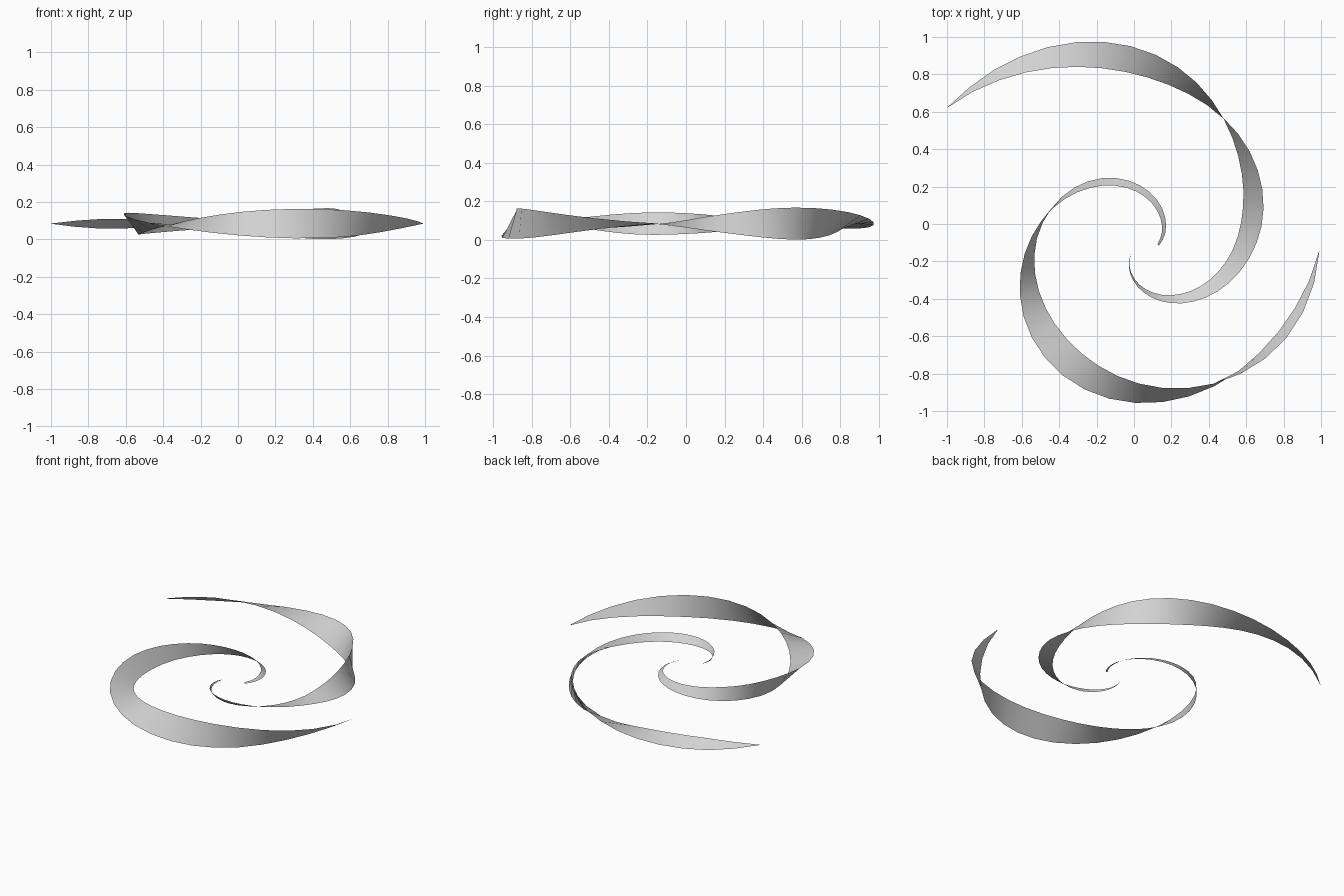
import bpy
from math import sin, cos, radians
from mathutils import Vector

if "Cube" in bpy.data.objects:
    bpy.data.objects.remove(bpy.data.objects["Cube"], do_unlink=True)

CENTRE = Vector((0, -0.13, 0.084))
SEGMENTS = 36

grey = bpy.data.materials.new("pale_grey")
grey.use_nodes = True
grey.diffuse_color = (0.65, 0.65, 0.65, 1)
grey.node_tree.nodes["Principled BSDF"].inputs["Base Color"].default_value = grey.diffuse_color


def sample(keys, t):
    """Smooth interpolation of (t, width, tilt) keys, with slopes from neighbours."""
    i = max(k for k in range(len(keys) - 1) if keys[k][0] <= t)
    a, b = Vector(keys[i]), Vector(keys[i + 1])
    before, after = Vector(keys[max(i - 1, 0)]), Vector(keys[min(i + 2, len(keys) - 1)])
    span = b[0] - a[0]
    slope_a = (b - before) / (b[0] - before[0]) * span
    slope_b = (after - a) / (after[0] - a[0]) * span
    s = (t - a[0]) / span
    value = (a * (2*s**3 - 3*s**2 + 1) + slope_a * (s**3 - 2*s**2 + s)
             + b * (3*s**2 - 2*s**3) + slope_b * (s**3 - s**2))
    return max(value[1], 0.002), radians(value[2])


def spiral_ribbon(name, angles, radii, keys):
    """Flat band swept along an even spiral, twisting about its path."""
    start, end = map(radians, angles)
    growth = (radii[1] - radii[0]) / (end - start)
    verts = []
    for i in range(SEGMENTS + 1):
        t = i / SEGMENTS
        angle = start + (end - start) * t
        radius = radii[0] + (radii[1] - radii[0]) * t
        radial = Vector((cos(angle), sin(angle), 0))
        around = Vector((-sin(angle), cos(angle), 0))
        outward = (radial * radius - around * growth).normalized()
        width, tilt = sample(keys, t)
        across = (outward * cos(tilt) + Vector((0, 0, sin(tilt)))) * width / 2
        middle = CENTRE + radial * radius
        verts += [middle - across, middle + across]
    faces = [(2*i, 2*i + 1, 2*i + 3, 2*i + 2) for i in range(SEGMENTS)]
    mesh = bpy.data.meshes.new(name)
    mesh.from_pydata(verts, [], faces)
    mesh.materials.append(grey)
    mesh.shade_smooth()
    obj = bpy.data.objects.new(name, mesh)
    bpy.context.collection.objects.link(obj)
    return obj


# Front arm: a full turn, keys are (position, width, tilt in degrees)
spiral_ribbon("front_spiral_ribbon", (8, 359), (0.13, 0.99), [
    (0, 0.012, 158), (0.1, 0.028, 150), (0.3, 0.067, 127), (0.425, 0.1, 90),
    (0.53, 0.136, 54), (0.76, 0.165, -55), (0.845, 0.152, -90),
    (0.92, 0.1, -123), (1, 0.002, -150)])

# Rear arm: about three quarters of a turn, opening faster
spiral_ribbon("rear_spiral_ribbon", (-120, 143), (0.03, 1.25), [
    (0, 0.002, 75), (0.1, 0.02, 65), (0.25, 0.058, 44), (0.449, 0.1, 0),
    (0.54, 0.132, -36), (0.668, 0.166, -90), (0.845, 0.138, -180),
    (0.94, 0.085, -218), (1, 0.002, -235)])
